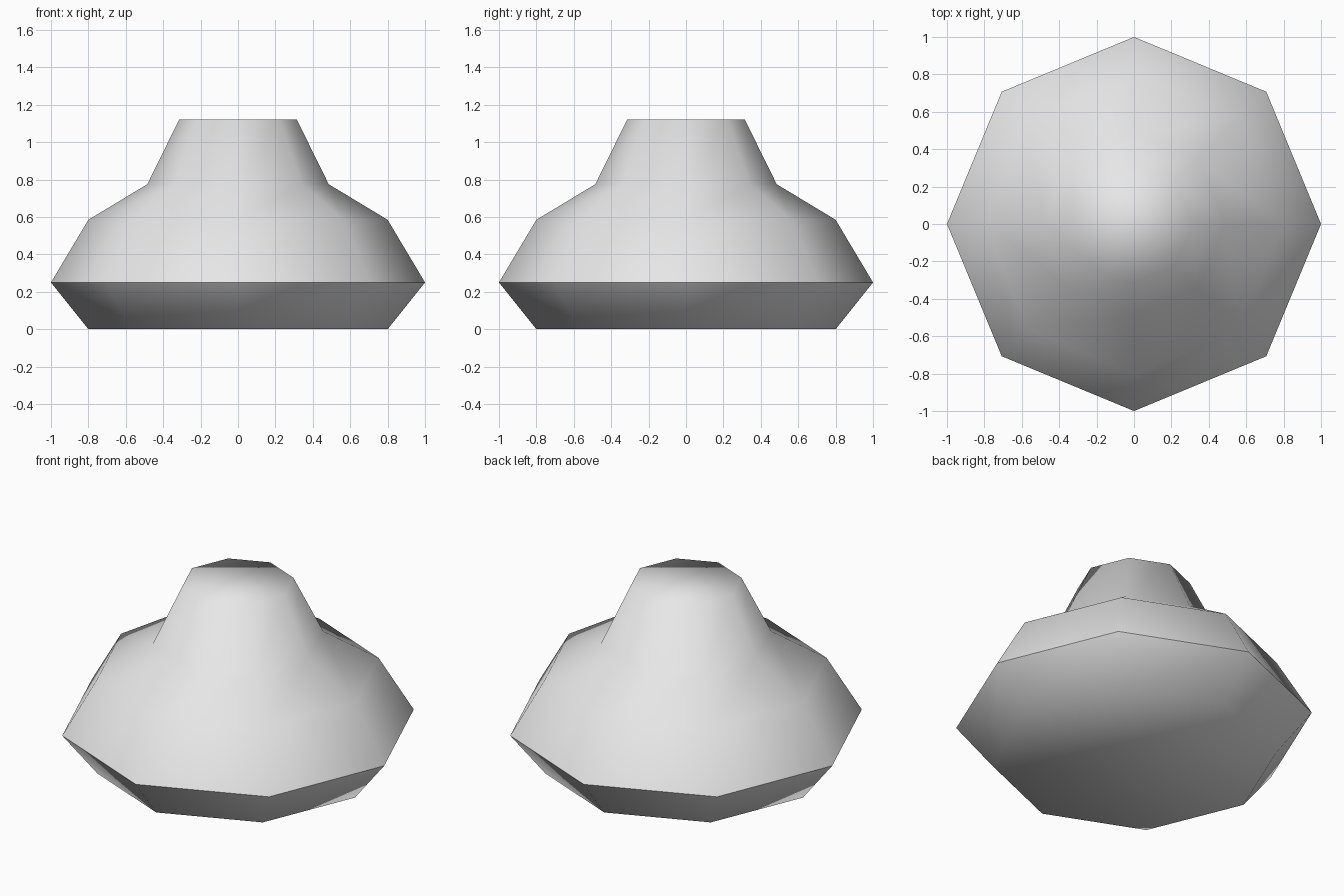
import bpy
import bmesh
from math import cos, sin, tau

cube = bpy.data.objects.get("Cube")
if cube:
    bpy.data.objects.remove(cube, do_unlink=True)

SIDES = 8
RIM = 1  # ring with the hard edge
# radius and height of each ring, bottom to top
PROFILE = [(0.8, 0.0), (1.0, 0.25), (0.8, 0.585), (0.485, 0.775), (0.315, 1.12)]

# Plain grey finish
grey = bpy.data.materials.new("light_grey")
grey.use_nodes = True
colour = (0.8, 0.8, 0.8, 1.0)
grey.diffuse_color = colour
grey.node_tree.nodes["Principled BSDF"].inputs["Base Color"].default_value = colour

# Eight-sided turned body, closed at both ends
bm = bmesh.new()
rings = [
    [bm.verts.new((r * cos(tau * i / SIDES), r * sin(tau * i / SIDES), z)) for i in range(SIDES)]
    for r, z in PROFILE
]
for low, high in zip(rings, rings[1:]):
    for i in range(SIDES):
        j = (i + 1) % SIDES
        bm.faces.new((low[i], low[j], high[j], high[i]))
bm.faces.new(rings[0][::-1])
bm.faces.new(rings[-1])

# Soft shading everywhere except across the wide rim
for face in bm.faces:
    face.smooth = True
rim = set(rings[RIM])
for edge in bm.edges:
    edge.smooth = not all(v in rim for v in edge.verts)

mesh = bpy.data.meshes.new("body")
bm.to_mesh(mesh)
bm.free()
mesh.materials.append(grey)
body = bpy.data.objects.new("body", mesh)
bpy.context.collection.objects.link(body)
